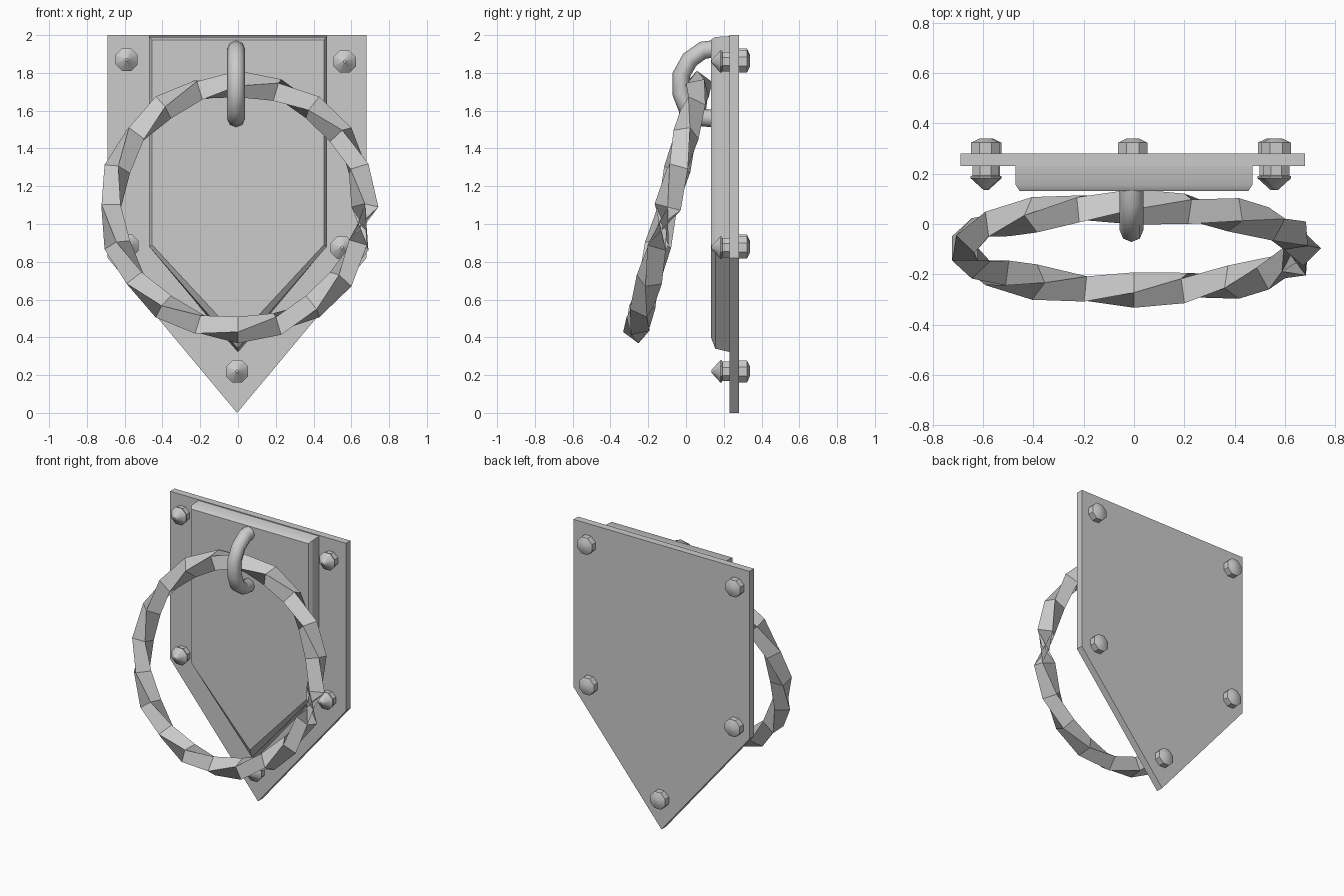
import bpy, bmesh, math
from mathutils import Vector

cube = bpy.data.objects.get("Cube")
if cube:
    bpy.data.objects.remove(cube)

iron = bpy.data.materials.new("grey_iron")
iron.use_nodes = True
GREY = (0.6, 0.6, 0.6, 1)
iron.diffuse_color = GREY
iron.node_tree.nodes["Principled BSDF"].inputs["Base Color"].default_value = GREY


def loft(name, rings, angle, closed_shift=None):
    """Skin a list of equal rings; cap the ends, or join them with an index shift."""
    bm = bmesh.new()
    loops = [[bm.verts.new(p) for p in ring] for ring in rings]
    n = len(loops[0])
    for a, b in zip(loops, loops[1:]):
        for i in range(n):
            j = (i + 1) % n
            bm.faces.new((a[i], a[j], b[j], b[i]))
    if closed_shift is None:
        bm.faces.new(loops[0])
        bm.faces.new(loops[-1])
    else:
        a, b = loops[-1], loops[0]
        for i in range(n):
            j = (i + 1) % n
            bm.faces.new((a[i], a[j], b[(j + closed_shift) % n], b[(i + closed_shift) % n]))
    bmesh.ops.recalc_face_normals(bm, faces=bm.faces)
    mesh = bpy.data.meshes.new(name)
    bm.to_mesh(mesh)
    bm.free()
    mesh.materials.append(iron)
    obj = bpy.data.objects.new(name, mesh)
    bpy.context.collection.objects.link(obj)
    bpy.ops.object.select_all(action='DESELECT')
    obj.select_set(True)
    bpy.context.view_layer.objects.active = obj
    bpy.ops.object.shade_smooth_by_angle(angle=math.radians(angle))
    return obj


def shield(y, half, top, shoulder, tip, cx=0.0):
    """Five-sided pointed outline at depth y."""
    return [(cx - half, y, top), (cx + half, y, top), (cx + half, y, shoulder),
            (cx, y, tip), (cx - half, y, shoulder)]


# Back plate and raised panel
loft("back_plate", [shield(y, 0.685, 2.0, 0.82, 0.0, -0.005) for y in (0.23, 0.28)], 30)
loft("raised_panel", [shield(0.24, 0.47, 1.995, 0.88, 0.32),
                      shield(0.155, 0.47, 1.99, 0.88, 0.34),
                      shield(0.132, 0.455, 1.975, 0.89, 0.40)], 30)

# Pointed bolts running through the plate
BOLT = [(0.135, 0.008), (0.182, 0.064), (0.19, 0.064), (0.192, 0.056),
        (0.28, 0.056), (0.281, 0.063), (0.323, 0.063), (0.34, 0.025)]
SPOTS = {"top_right": (-0.59, 1.87), "top_left": (0.565, 1.86),
         "middle_right": (-0.585, 0.885), "middle_left": (0.55, 0.875),
         "bottom": (-0.005, 0.22)}
for spot, (x, z) in SPOTS.items():
    rings = []
    for y, r in BOLT:
        rings.append([(x + r * math.cos(math.tau * (k + 0.5) / 8), y,
                       z + r * math.sin(math.tau * (k + 0.5) / 8)) for k in range(8)])
    loft("bolt_" + spot, rings, 35)

# Twisted square-bar ring, leaning forward at the bottom
CENTRE = Vector((0, -0.097, 1.09))
SIDE = Vector((1, 0, 0))
UP = Vector((0, 0.33, 1.3)).normalized()
AXIS = SIDE.cross(UP)
STEPS, QUARTERS = 20, 9
rings = []
for s in range(STEPS):
    t = math.tau * s / STEPS
    out = SIDE * math.cos(t) + UP * math.sin(t)
    twist = QUARTERS * math.pi / 2 * s / STEPS
    rings.append([CENTRE + out * 0.672
                  + (out * math.cos(twist + k * math.pi / 2)
                     + AXIS * math.sin(twist + k * math.pi / 2)) * 0.071
                  for k in range(4)])
loft("twisted_ring", rings, 40, closed_shift=-QUARTERS % 4)

# Staple that holds the ring
PATH = [Vector((-0.01, y, z)) for y, z in
        ((0.18, 1.93), (0.09, 1.92), (0.02, 1.87), (-0.025, 1.79), (-0.025, 1.69),
         (0.005, 1.61), (0.07, 1.565), (0.18, 1.555))]
rings = []
for i, p in enumerate(PATH):
    along = (PATH[min(i + 1, len(PATH) - 1)] - PATH[max(i - 1, 0)]).normalized()
    across = along.cross(SIDE)
    rings.append([p + (SIDE * math.cos(math.tau * k / 8)
                       + across * math.sin(math.tau * k / 8)) * 0.047 for k in range(8)])
loft("staple", rings, 50)
